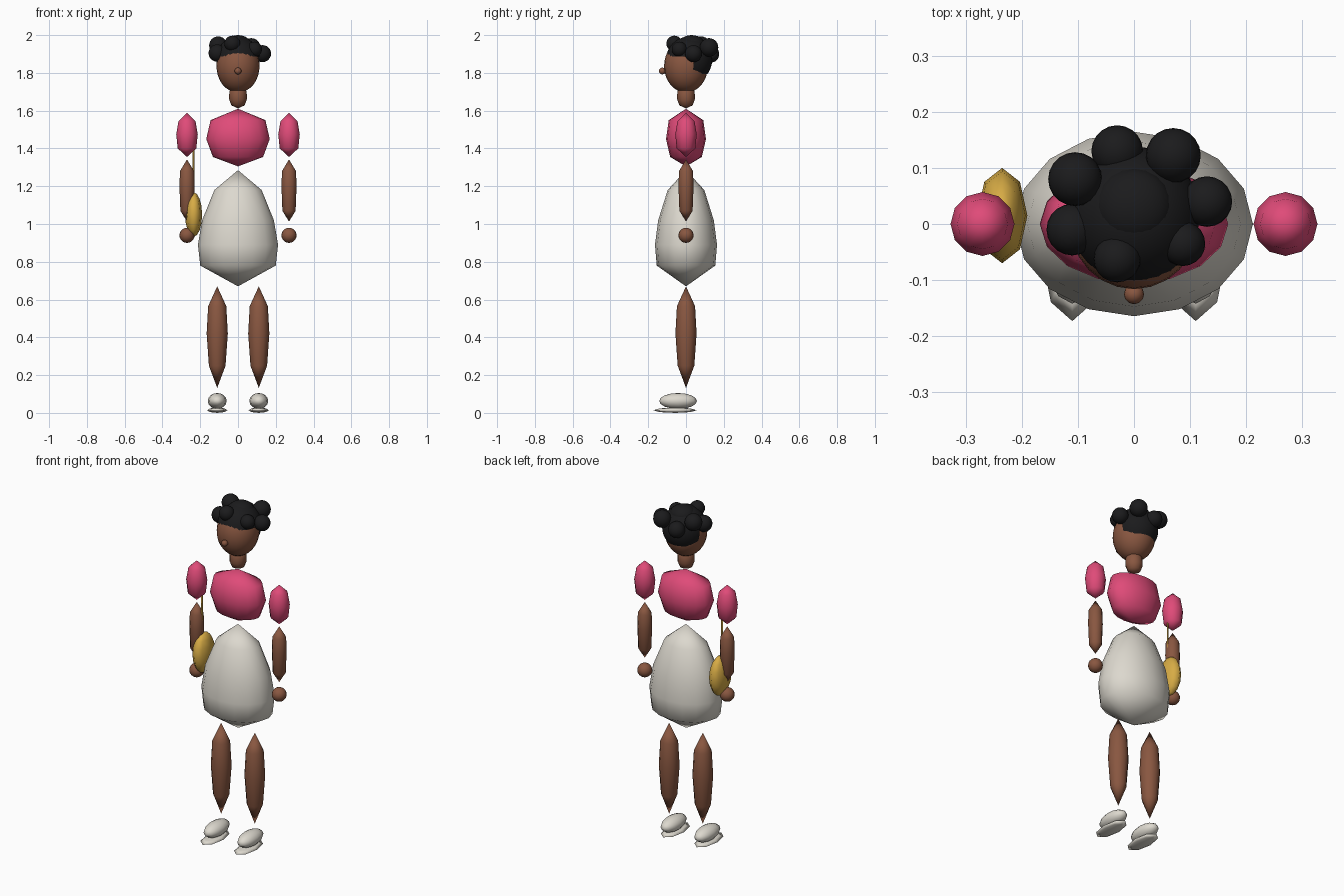
import bpy, bmesh, math
from mathutils import Vector

if "Cube" in bpy.data.objects:
    bpy.data.objects.remove(bpy.data.objects["Cube"])


def mat(name, c):
    m = bpy.data.materials.new(name)
    m.diffuse_color = (*c, 1)
    m.use_nodes = True
    m.node_tree.nodes["Principled BSDF"].inputs["Base Color"].default_value = m.diffuse_color
    return m


SKIN = mat("brown skin", (0.25, 0.095, 0.052))
PINK = mat("pink cloth", (0.74, 0.07, 0.19))
WHITE = mat("off white cloth", (0.72, 0.69, 0.62))
GOLD = mat("gold", (0.68, 0.41, 0.06))
HAIR = mat("black hair", (0.011, 0.011, 0.012))


def finish(name, bm, material):
    bmesh.ops.recalc_face_normals(bm, faces=bm.faces)
    for f in bm.faces:
        f.smooth = True
    me = bpy.data.meshes.new(name)
    bm.to_mesh(me)
    bm.free()
    me.materials.append(material)
    ob = bpy.data.objects.new(name, me)
    bpy.context.collection.objects.link(ob)
    return ob


def lathe(name, profile, material, x=0, y=0, sides=12, depth=1.0):
    """Closed body of rings (radius, z); radius 0 makes a pointed end."""
    bm = bmesh.new()
    rings = []
    for r, z in profile:
        if r == 0:
            rings.append([bm.verts.new((x, y, z))] * sides)
        else:
            rings.append([bm.verts.new((x + r * math.cos(2 * math.pi * i / sides),
                                        y + depth * r * math.sin(2 * math.pi * i / sides), z))
                          for i in range(sides)])
    for a, b in zip(rings, rings[1:]):
        for i in range(sides):
            j = (i + 1) % sides
            vs = list(dict.fromkeys((a[i], a[j], b[j], b[i])))
            bm.faces.new(vs)
    return finish(name, bm, material)


def ball(name, centre, radii, material, seg=16, rings=10, keep=None):
    bm = bmesh.new()
    bmesh.ops.create_uvsphere(bm, u_segments=seg, v_segments=rings, radius=1)
    for v in bm.verts:
        v.co = Vector([c + r * p for c, r, p in zip(centre, radii, v.co)])
    if keep:
        drop = [f for f in bm.faces if not keep(f.calc_center_median())]
        bmesh.ops.delete(bm, geom=drop, context='FACES')
    return finish(name, bm, material)


# Skirt and blouse
lathe("skirt", [(0, 1.285), (0.125, 1.18), (0.19, 1.02), (0.212, 0.89),
                (0.2, 0.78), (0, 0.67)], WHITE, sides=16, depth=0.775)
lathe("blouse", [(0, 1.61), (0.145, 1.55), (0.168, 1.45), (0.133, 1.355),
                 (0, 1.305)], PINK, sides=16, depth=0.63)

# Arms, legs and shoes
for s, side in ((-1, "right"), (1, "left")):
    x = s * 0.27
    lathe(side + "_sleeve", [(0, 1.588), (0.045, 1.545), (0.057, 1.475),
                             (0.049, 1.4), (0, 1.355)], PINK, x)
    lathe(side + "_forearm", [(0, 1.342), (0.037, 1.28), (0.04, 1.2),
                              (0.035, 1.07), (0, 1.013)], SKIN, x)
    ball(side + "_hand", (x, 0, 0.94), (0.04, 0.04, 0.04), SKIN)
    lathe(side + "_leg", [(0, 0.67), (0.048, 0.565), (0.056, 0.42),
                          (0.044, 0.25), (0, 0.132)], SKIN, s * 0.11)
    ball(side + "_shoe", (s * 0.11, -0.042, 0.063), (0.05, 0.1, 0.042), WHITE, 12, 8)
    ball(side + "_sole", (s * 0.11, -0.058, 0.014), (0.054, 0.115, 0.014), WHITE, 8, 4)

# Neck, head and nose
lathe("neck", [(0.03, 1.73), (0.046, 1.7), (0.047, 1.66), (0.035, 1.628), (0, 1.612)], SKIN)
ball("head", (0, 0, 1.836), (0.114, 0.116, 0.14), SKIN, 24, 16)
ball("nose", (0, -0.125, 1.81), (0.018, 0.018, 0.018), SKIN, 12, 8)

# Hair cap: high hairline in front, longer at the back
ball("hair_cap", (0, 0.016, 1.868), (0.118, 0.122, 0.124), HAIR, 32, 20,
     keep=lambda c: c.z > (1.795 if c.y > 0.035 else 1.885))
PUFFS = [(-0.105, 0.08, 1.945, 0.048), (-0.03, 0.13, 1.9, 0.046),
         (0.07, 0.122, 1.935, 0.049), (0.13, 0.04, 1.902, 0.045),
         (0.087, -0.035, 1.925, 0.04), (-0.03, -0.062, 1.955, 0.042),
         (-0.11, -0.01, 1.905, 0.046)]
for i, (x, y, z, r) in enumerate(PUFFS):
    ball(f"hair_puff_{i + 1}", (x, y, z), (r, r, r), HAIR, 20, 12)
ball("hair_top", (0, 0.03, 1.95), (0.07, 0.07, 0.05), HAIR, 20, 12)

# Handbag with a thin strap
ball("handbag", (-0.235, 0.015, 1.05), (0.045, 0.085, 0.118), GOLD, 8, 8)
lathe("bag_strap", [(0, 1.4), (0.005, 1.395), (0.005, 1.14), (0, 1.13)], GOLD, -0.236, 0, 6)
